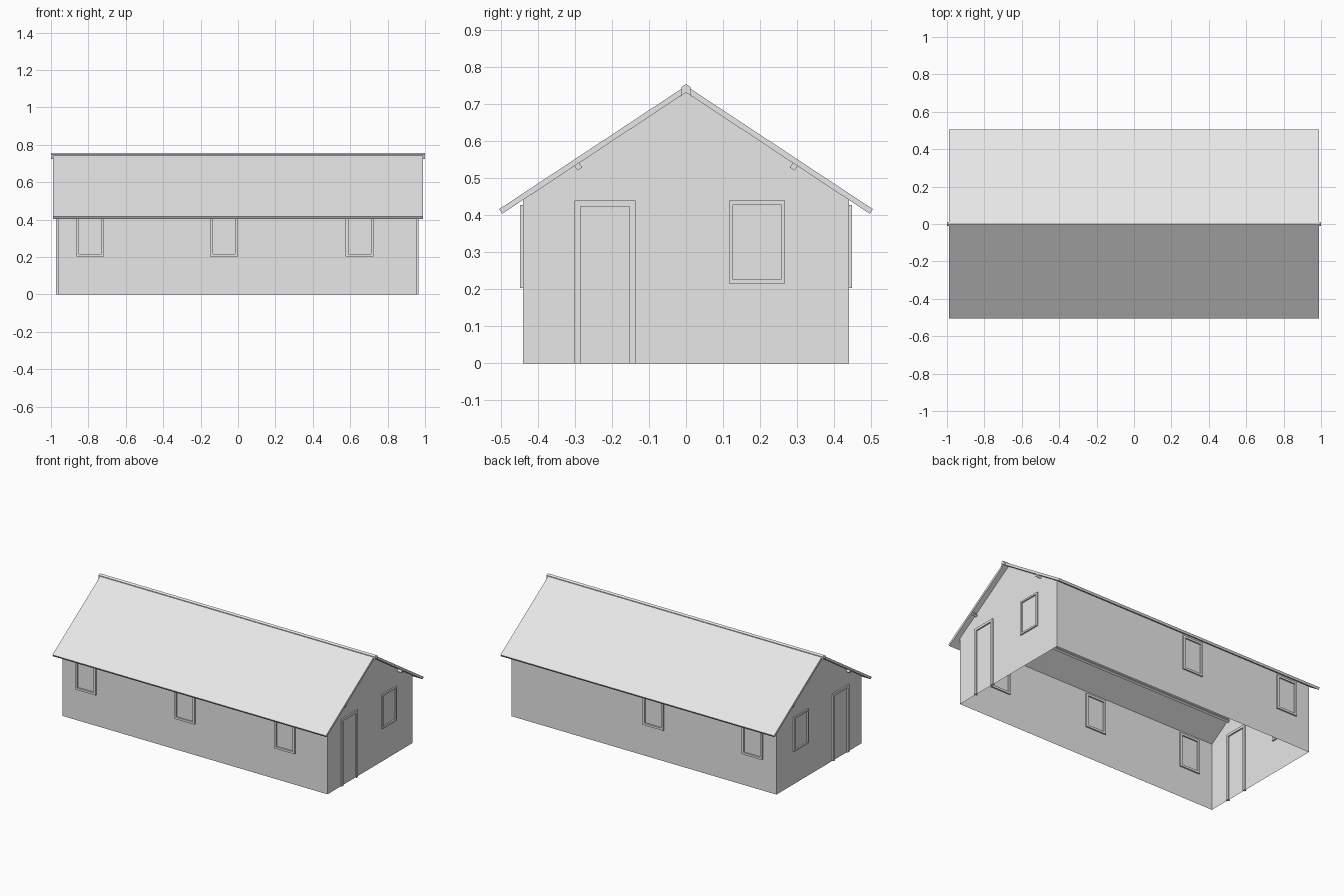
import bpy
import bmesh
from mathutils import Matrix, Vector

cube = bpy.data.objects.get("Cube")
if cube:
    bpy.data.objects.remove(cube, do_unlink=True)

# One plain grey for the whole building
grey = bpy.data.materials.new("plain_grey")
grey.use_nodes = True
GREY = (0.8, 0.8, 0.8, 1)
grey.diffuse_color = GREY
grey.node_tree.nodes["Principled BSDF"].inputs["Base Color"].default_value = GREY

X_MIN, X_MAX = -0.963, 0.956   # end walls
HALF_W = 0.44                  # half the depth of the house
EAVE_Z, PEAK_Z = 0.442, 0.732  # wall heights
SLOPE = 0.66


def finish(name, bm):
    bmesh.ops.recalc_face_normals(bm, faces=bm.faces)
    mesh = bpy.data.meshes.new(name)
    bm.to_mesh(mesh)
    bm.free()
    mesh.materials.append(grey)
    obj = bpy.data.objects.new(name, mesh)
    bpy.context.collection.objects.link(obj)
    return obj


def extrude_profile(name, profile, x0, x1, capped=True):
    """Sweep a (y, z) outline along x."""
    bm = bmesh.new()
    ends = [[bm.verts.new((x, y, z)) for y, z in profile] for x in (x0, x1)]
    n = len(profile)
    for i in range(n):
        j = (i + 1) % n
        bm.faces.new((ends[0][i], ends[0][j], ends[1][j], ends[1][i]))
    if capped:
        for ring in ends:
            bm.faces.new(ring)
    return finish(name, bm)


def frame(name, centre, angle, width, z0, z1, bar=0.014, depth=0.018, sill=True):
    """Rectangular surround straddling the wall, open at the floor for doors."""
    h = width / 2
    boxes = [(-h, -h + bar, z0, z1), (h - bar, h, z0, z1),
             (-h + bar, h - bar, z1 - bar, z1)]
    if sill:
        boxes.append((-h + bar, h - bar, z0, z0 + bar))
    place = Matrix.Translation(centre) @ Matrix.Rotation(angle, 4, "Z")
    bm = bmesh.new()
    for a, b, lo, hi in boxes:
        box = (Matrix.Translation(((a + b) / 2, 0, (lo + hi) / 2))
               @ Matrix.Diagonal((b - a, depth, hi - lo, 1)))
        bmesh.ops.create_cube(bm, size=1, matrix=place @ box)
    return finish(name, bm)


# Thin wall shell: two long sides and two gables, open below and above
bm = bmesh.new()
outline = [(-HALF_W, 0), (HALF_W, 0), (HALF_W, EAVE_Z), (0, PEAK_Z), (-HALF_W, EAVE_Z)]
left, right = [[bm.verts.new((x, y, z)) for y, z in outline] for x in (X_MIN, X_MAX)]
bm.faces.new(list(reversed(left)))
bm.faces.new(right)
for low, high in ((0, 4), (1, 2)):
    bm.faces.new((left[low], right[low], right[high], left[high]))
finish("walls", bm)

# Roof slabs and purlins, mirrored about the ridge
down = Vector((1, -SLOPE)).normalized()
inward = Vector((-down.x * SLOPE, -down.x))
for side, label in ((-1, "front"), (1, "back")):
    top, eave = Vector((0, 0.75)), Vector((0.505, 0.75 - 0.505 * SLOPE))
    t = 0.015
    slab = [top, eave, eave + inward * t, Vector((0, top.y - t / down.x))]
    extrude_profile(label + "_roof", [(side * p.x, p.y) for p in slab], -0.99, 0.99)

    start = Vector((0.297, 0.75 - 0.297 * SLOPE)) + inward * t
    s = 0.015
    beam = [start, start + down * s, start + down * s + inward * s, start + inward * s]
    extrude_profile(label + "_purlin", [(side * p.x, p.y) for p in beam], -0.985, 0.985)

# Ridge beam with a pitched top
r = 0.012
extrude_profile("ridge_beam", [(-r, 0.724), (0, 0.732), (r, 0.724),
                               (r, 0.747), (0, 0.755), (-r, 0.747)], -1, 1)

# Long-side windows
for label, y, places in (("front", -HALF_W, (-0.79, -0.075, 0.65)),
                         ("back", HALF_W, (-0.79, -0.075))):
    for i, x in enumerate(places):
        frame(f"{label}_window_{i + 1}", (x, y, 0), 0, 0.148, 0.203, 0.428)

# Door and window on each end wall
QUARTER = 1.570796
for label, x in (("right", X_MIN), ("left", X_MAX)):
    frame(label + "_door_frame", (x, -0.219, 0), QUARTER, 0.165, 0, 0.44,
          bar=0.016, sill=False)
    frame(label + "_end_window", (x, 0.192, 0), QUARTER, 0.152, 0.216, 0.44, bar=0.011)
